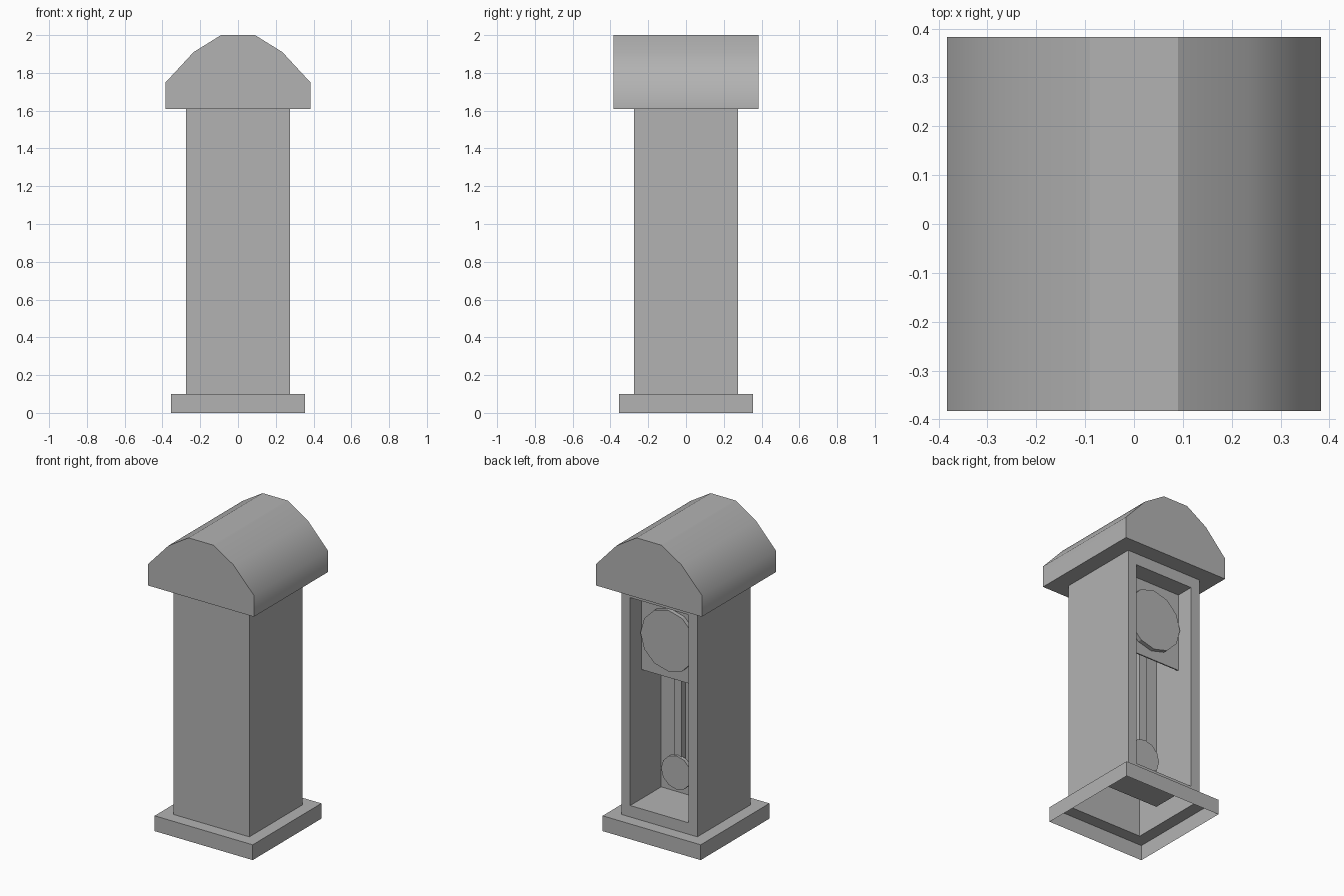
import bpy, bmesh
from math import pi
from mathutils import Matrix

if "Cube" in bpy.data.objects:
    bpy.data.objects.remove(bpy.data.objects["Cube"])

# One plain grey for everything
grey = bpy.data.materials.new("plain_grey")
grey.use_nodes = True
colour = (0.45, 0.45, 0.45, 1)
grey.diffuse_color = colour
grey.node_tree.nodes["Principled BSDF"].inputs["Base Color"].default_value = colour


def finish(bm, name):
    mesh = bpy.data.meshes.new(name)
    bm.to_mesh(mesh)
    bm.free()
    mesh.materials.append(grey)
    ob = bpy.data.objects.new(name, mesh)
    bpy.context.collection.objects.link(ob)
    return ob


def box(name, lo, hi):
    bm = bmesh.new()
    size = [b - a for a, b in zip(lo, hi)]
    mid = [(a + b) / 2 for a, b in zip(lo, hi)]
    bmesh.ops.create_cube(bm, size=1, matrix=Matrix.Translation(mid) @ Matrix.Diagonal((*size, 1)))
    return finish(bm, name)


def disc(name, radius, y0, y1, z):
    bm = bmesh.new()
    place = Matrix.Translation((0, (y0 + y1) / 2, z)) @ Matrix.Rotation(pi / 2, 4, "X")
    bmesh.ops.create_cone(bm, cap_ends=True, segments=12, radius1=radius, radius2=radius,
                          depth=y1 - y0, matrix=place)
    return finish(bm, name)


# Case: hollow shell of square rings, open underneath
HALF, OPEN_X, OPEN_LOW, OPEN_TOP = 0.275, 0.211, 0.175, 1.535
BACK, POCKET = 0.275, -0.045
bm = bmesh.new()
rings = []
for half, z in [(0.355, 0), (0.355, 0.1), (HALF, 0.1), (HALF, 1.61)]:
    rings.append([bm.verts.new((sx * half, sy * half, z))
                  for sx, sy in ((-1, -1), (1, -1), (1, 1), (-1, 1))])
for low, high in zip(rings, rings[1:]):
    for i in range(4):
        j = (i + 1) % 4
        bm.faces.new((low[i], low[j], high[j], high[i]))
bm.normal_update()

# Recess in the back: a frame first, then the pocket
panel = max(bm.faces, key=lambda f: (round(f.normal.y, 2), f.calc_area()))
mid_z = panel.calc_center_median().z
for depth in (BACK, POCKET):
    panel = bmesh.ops.extrude_discrete_faces(bm, faces=[panel])["faces"][0]
    for v in panel.verts:
        v.co = (OPEN_X if v.co.x > 0 else -OPEN_X, depth,
                OPEN_TOP if v.co.z > mid_z else OPEN_LOW)
finish(bm, "case")

# Hood: faceted arch run from front to back, softly shaded with a flat crest
side = [(0.383, 1.61), (0.383, 1.75), (0.235, 1.91), (0.09, 2.0)]
profile = side + [(-x, z) for x, z in reversed(side)]
bm = bmesh.new()
front = bm.faces.new([bm.verts.new((x, -0.383, z)) for x, z in profile])
run = bmesh.ops.extrude_face_region(bm, geom=[front], use_keep_orig=True)["geom"]
bmesh.ops.translate(bm, vec=(0, 0.766, 0), verts=[g for g in run if isinstance(g, bmesh.types.BMVert)])
bmesh.ops.recalc_face_normals(bm, faces=bm.faces)
for f in bm.faces:
    f.smooth = abs(f.normal.y) < 0.5 and abs(f.normal.z) < 0.99
    if not f.smooth:
        for e in f.edges:
            e.smooth = False
finish(bm, "hood")

# Clock face on its board
box("dial_board", (-OPEN_X, 0.15, 1.02), (OPEN_X, 0.158, OPEN_TOP))
disc("dial", 0.2, 0.158, 0.185, 1.275)

# Pendulum
box("pendulum_rod", (-0.027, 0.04, 0.38), (0.027, 0.085, 1.2))
disc("pendulum_bob", 0.11, 0.075, 0.1, 0.38)
